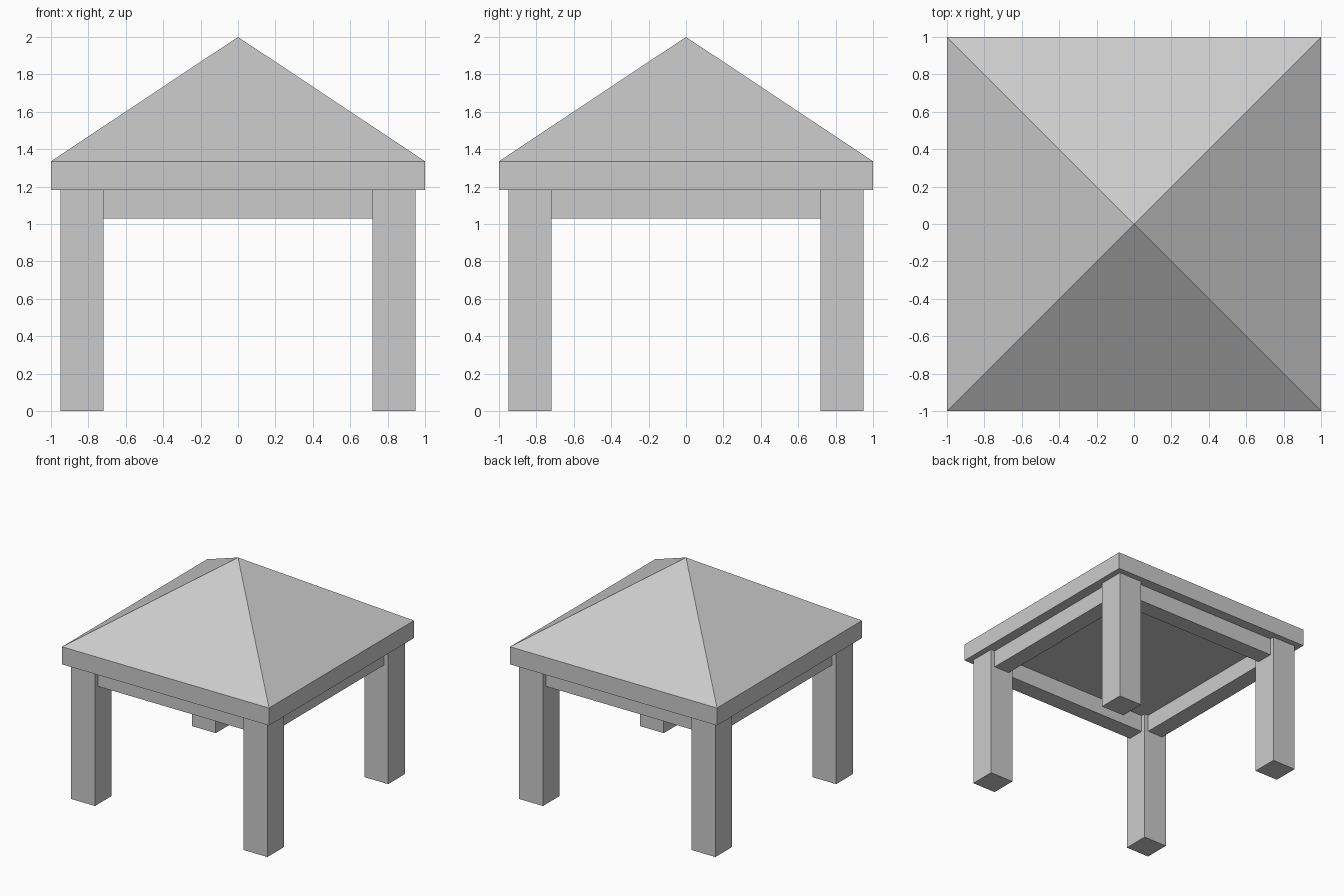
import bpy, bmesh

if "Cube" in bpy.data.objects:
    bpy.data.objects.remove(bpy.data.objects["Cube"])

EAVE, SLAB, BEAM = 1.335, 1.182, 1.03   # key heights
OUT, INN = 0.948, 0.718                 # post outer and inner faces
MID = (OUT + INN) / 2                   # post centre line
THICK = 0.152                           # beam thickness


def make_object(name, bm):
    bmesh.ops.recalc_face_normals(bm, faces=bm.faces)
    mesh = bpy.data.meshes.new(name)
    bm.to_mesh(mesh)
    bm.free()
    obj = bpy.data.objects.new(name, mesh)
    bpy.context.collection.objects.link(obj)
    return obj


def box(name, centre, size):
    bm = bmesh.new()
    bmesh.ops.create_cube(bm, size=1)
    bmesh.ops.scale(bm, vec=size, verts=bm.verts)
    bmesh.ops.translate(bm, vec=centre, verts=bm.verts)
    return make_object(name, bm)


# Roof: square slab whose top is poked up into a pyramid
bm = bmesh.new()
bmesh.ops.create_cube(bm, size=1)
bmesh.ops.scale(bm, vec=(2, 2, EAVE - SLAB), verts=bm.verts)
bmesh.ops.translate(bm, vec=(0, 0, (EAVE + SLAB) / 2), verts=bm.verts)
top = max(bm.faces, key=lambda f: f.calc_center_median().z)
apex = bmesh.ops.poke(bm, faces=[top])["verts"][0]
apex.co.z = 2.0
make_object("roof", bm)

# Corner posts
for side, sx in (("left", -1), ("right", 1)):
    for end, sy in (("front", -1), ("back", 1)):
        box(f"{end}_{side}_post", (sx * MID, sy * MID, SLAB / 2),
            (OUT - INN, OUT - INN, SLAB))

# Beams between the posts, under the roof
zc, h = (SLAB + BEAM) / 2, SLAB - BEAM
for name, s in (("front_beam", -1), ("back_beam", 1)):
    box(name, (0, s * MID, zc), (2 * INN, THICK, h))
for name, s in (("left_beam", -1), ("right_beam", 1)):
    box(name, (s * MID, 0, zc), (THICK, 2 * INN, h))
